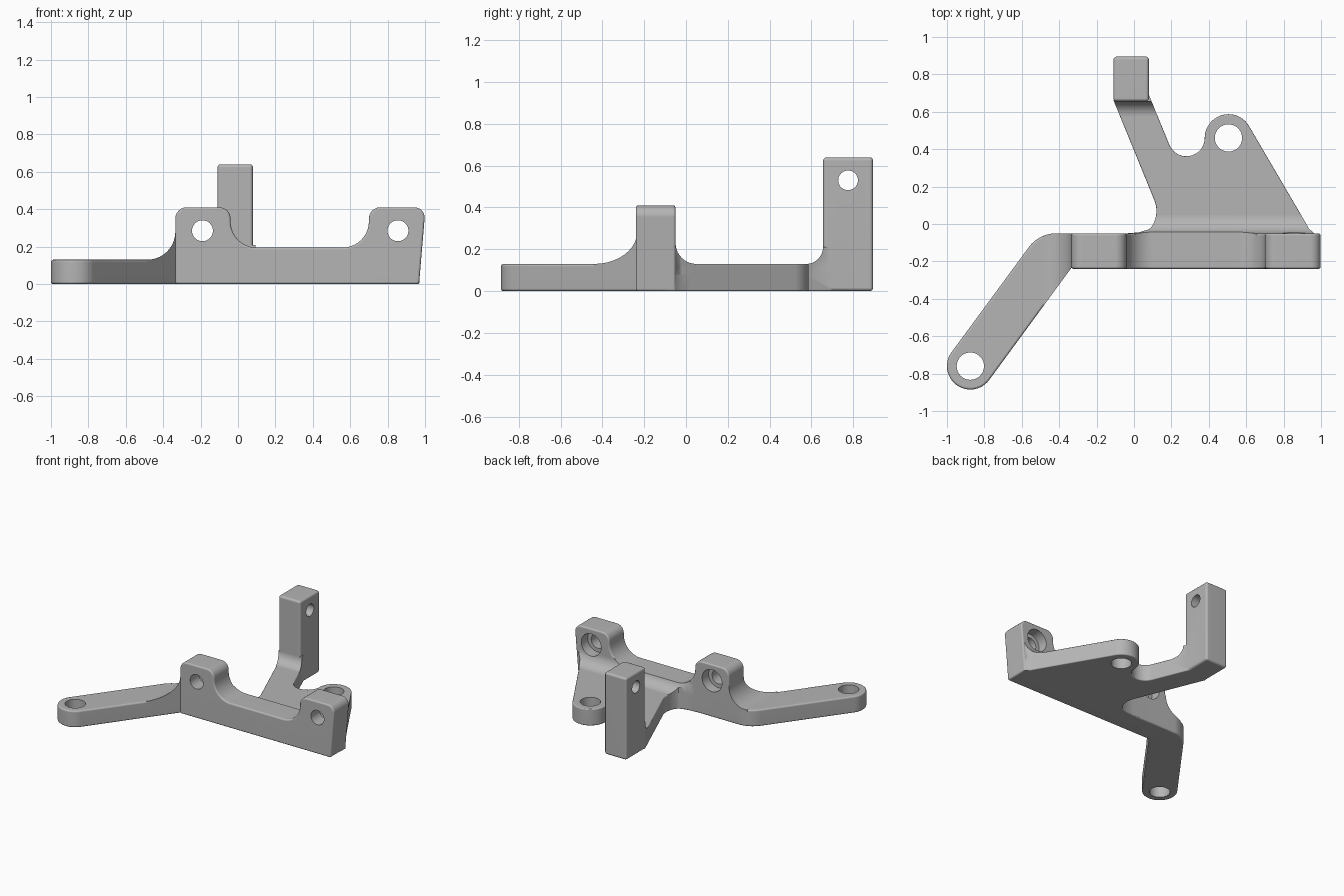
import bpy, bmesh
from math import sin, cos, radians

cube = bpy.data.objects.get("Cube")
if cube:
    bpy.data.objects.remove(cube, do_unlink=True)

grey = bpy.data.materials.new("plain grey")
grey.use_nodes = True
colour = (0.46, 0.46, 0.46, 1)
grey.diffuse_color = colour
grey.node_tree.nodes["Principled BSDF"].inputs["Base Color"].default_value = colour


def arc(cx, cy, r, start, end, n=10):
    """Points on an arc, angles in degrees."""
    angles = [radians(start + (end - start) * i / n) for i in range(n + 1)]
    return [(cx + r * cos(a), cy + r * sin(a)) for a in angles]


def prism(name, pts, axis, lo, hi, round_edges=0):
    """Extrude an outline along an axis and optionally round its sharp edges."""
    place = {"x": lambda u, v, w: (w, u, v),
             "y": lambda u, v, w: (u, w, v),
             "z": lambda u, v, w: (u, v, w)}[axis]
    bm = bmesh.new()
    base = bm.faces.new([bm.verts.new(place(u, v, lo)) for u, v in pts])
    bmesh.ops.remove_doubles(bm, verts=bm.verts[:], dist=0.0005)
    out = bmesh.ops.extrude_face_region(bm, geom=bm.faces[:], use_keep_orig=True)
    top = [g for g in out["geom"] if isinstance(g, bmesh.types.BMVert)]
    bmesh.ops.translate(bm, verts=top, vec=place(0, 0, hi - lo))
    bmesh.ops.recalc_face_normals(bm, faces=bm.faces[:])
    if round_edges:
        sharp = [e for e in bm.edges if e.calc_face_angle(0) > 0.6]
        bmesh.ops.bevel(bm, geom=sharp, offset=round_edges, segments=3,
                        profile=0.5, affect="EDGES", clamp_overlap=True)
    mesh = bpy.data.meshes.new(name)
    bm.to_mesh(mesh)
    bm.free()
    mesh.materials.append(grey)
    obj = bpy.data.objects.new(name, mesh)
    bpy.context.scene.collection.objects.link(obj)
    return obj


def combine(obj, other, operation):
    """Apply a boolean and remove the second object."""
    mod = obj.modifiers.new("boolean", "BOOLEAN")
    mod.operation, mod.solver, mod.object = operation, "EXACT", other
    bpy.context.view_layer.update()
    graph = bpy.context.evaluated_depsgraph_get()
    mesh = bpy.data.meshes.new_from_object(obj.evaluated_get(graph))
    obj.modifiers.clear()
    obj.data = mesh
    bpy.data.objects.remove(other, do_unlink=True)
    return obj


THICK = 0.13
EDGE = 0.012

# Outlines
wall_front = ([(-0.335, 0), (0.968, 0)]
              + arc(0.943, 0.355, 0.055, 0, 90, 6)
              + arc(0.76, 0.35, 0.06, 90, 180, 6)
              + arc(0.56, 0.335, 0.14, 0, -90)
              + arc(0.10, 0.335, 0.14, -90, -180)
              + arc(-0.10, 0.35, 0.06, 0, 90, 6)
              + arc(-0.275, 0.35, 0.06, 90, 180, 6))
arm_plan = (arc(-0.875, -0.76, 0.125, 143.6, 323.6, 24)
            + [(-0.335, -0.235), (-0.25, -0.2), (-0.25, -0.05)]
            + arc(-0.417, -0.23, 0.18, 90, 143.6, 8))
plate_plan = ([(-0.06, -0.052), (-0.06, -0.15), (0.965, -0.15),
               (0.97, -0.055), (0.935, -0.025), (0.91, 0.02)]
              + arc(0.505, 0.46, 0.127, 30, 180, 20)
              + arc(0.28, 0.46, 0.098, 0, -158, 18)
              + [(0.08, 0.69), (0.07, 0.72), (-0.09, 0.72), (-0.109, 0.66)]
              + arc(-0.03, 0.07, 0.15, 22, -40)
              + [(0.03, -0.044)])

# Upright wall with two lugs, side arm, rear plate and rear post
bracket = prism("bracket", wall_front, "y", -0.24, -0.05, EDGE)
arm = prism("side_arm", arm_plan, "z", 0, THICK, EDGE)
plate = prism("rear_plate", plate_plan, "z", 0, THICK, 0.008)
post = prism("rear_post", [(-0.11, 0.655), (0.08, 0.655), (0.08, 0.895), (-0.11, 0.895)],
             "z", 0, 0.64, 0.017)

# Concave fillets, trimmed to the plan outlines
arm_fillet = combine(
    prism("arm_fillet", arm_plan, "z", 0, 0.5),
    prism("trim", [(-0.485, 0.08), (-0.30, 0.08), (-0.30, 0.28)]
          + arc(-0.485, 0.28, 0.15, 0, -90), "y", -0.7, 0.1), "INTERSECT")
wall_fillet = combine(
    prism("wall_fillet", plate_plan, "z", 0, 0.5),
    prism("trim", [(-0.1, 0.08), (0.05, 0.08)]
          + arc(0.05, 0.23, 0.1, -90, -180) + [(-0.1, 0.23)], "x", -0.5, 1.2), "INTERSECT")
combine(wall_fillet, prism("trim", wall_front, "y", -0.3, 0.3), "INTERSECT")
post_fillet = combine(
    prism("post_fillet", plate_plan, "z", 0, 0.5),
    prism("trim", [(0.575, 0.08), (0.70, 0.08), (0.70, 0.21)]
          + arc(0.575, 0.21, 0.08, 0, -90), "x", -0.3, 0.3), "INTERSECT")

for part in (arm, plate, post, arm_fillet, wall_fillet, post_fillet):
    combine(bracket, part, "UNION")


def drill(u, v, r, axis, lo, hi):
    circle = arc(u, v, r, 0, 360, 40)[:-1]
    combine(bracket, prism("drill", circle, axis, lo, hi), "DIFFERENCE")


# Lug holes with counterbores behind, mounting holes and post hole
for x in (-0.19, 0.855):
    drill(x, 0.285, 0.056, "y", -0.4, 0.1)
    drill(x, 0.285, 0.086, "y", -0.13, 0.15)
for x, y in ((-0.875, -0.76), (0.505, 0.46)):
    drill(x, y, 0.073, "z", -0.2, 0.4)
drill(0.775, 0.53, 0.047, "x", -0.4, 0.4)

# Shading
bpy.ops.object.select_all(action="DESELECT")
bracket.select_set(True)
bpy.context.view_layer.objects.active = bracket
bpy.ops.object.shade_smooth_by_angle(angle=radians(35))
normals = bracket.modifiers.new("flat faces", "WEIGHTED_NORMAL")
normals.keep_sharp = True
